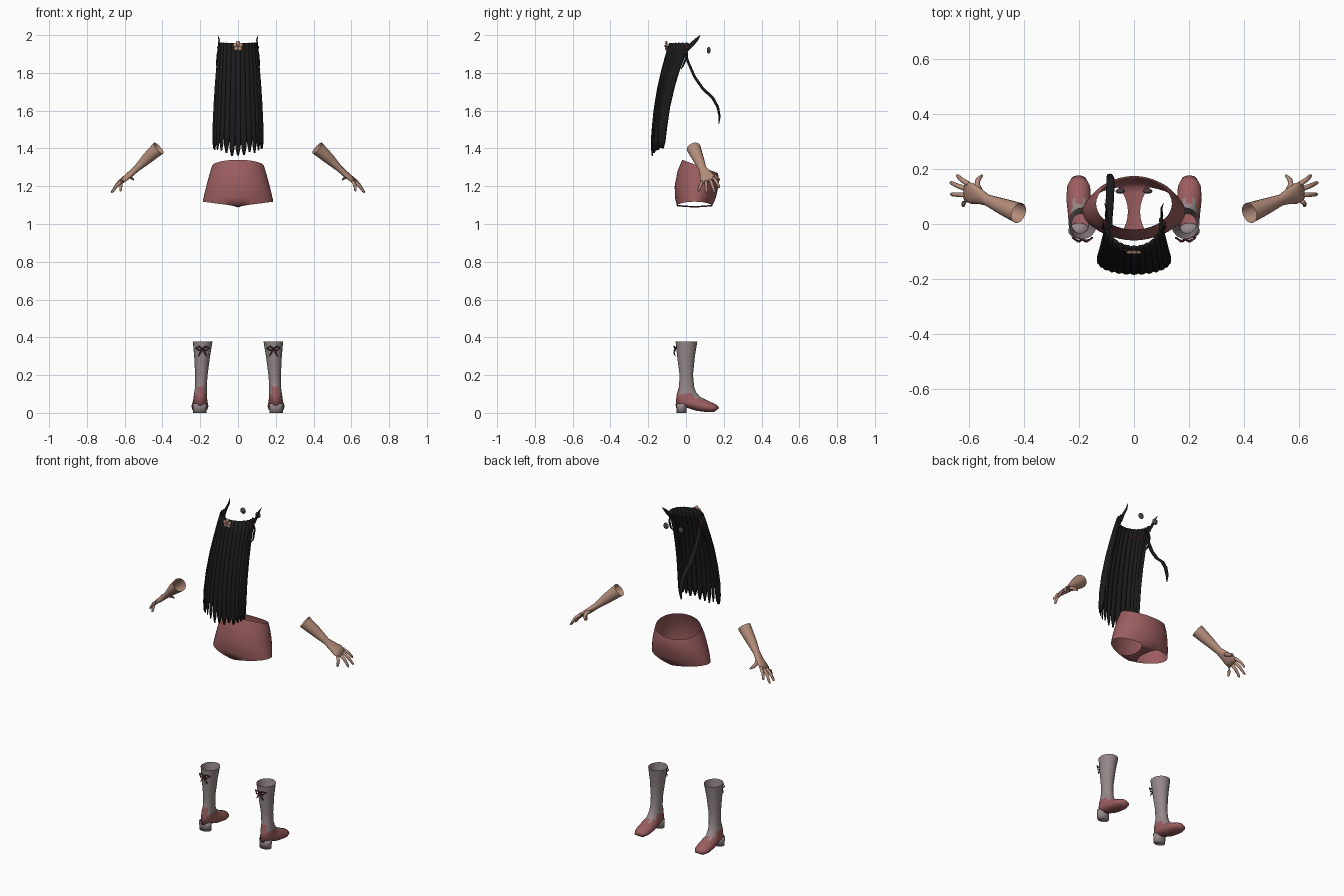
import bpy, bmesh, random
from math import sin, cos, pi, radians
from mathutils import Vector as V

random.seed(4)
cube = bpy.data.objects.get("Cube")
if cube:
    bpy.data.objects.remove(cube)


def material(name, rgb):
    m = bpy.data.materials.new(name)
    m.use_nodes = True
    m.diffuse_color = (*rgb, 1)
    m.node_tree.nodes["Principled BSDF"].inputs["Base Color"].default_value = (*rgb, 1)
    return m


SKIN = material("skin", (0.46, 0.27, 0.20))
RED = material("dusty red", (0.33, 0.11, 0.115))
GREY = material("boot grey", (0.30, 0.245, 0.25))
BLACK = material("hair black", (0.011, 0.011, 0.011))
RIBBON = material("dark ribbon", (0.13, 0.035, 0.04))
DARK = material("dark button grey", (0.07, 0.06, 0.065))


def finish(name, bm, mats, rule=None):
    bmesh.ops.recalc_face_normals(bm, faces=bm.faces)
    me = bpy.data.meshes.new(name)
    for m in mats:
        me.materials.append(m)
    for f in bm.faces:
        f.smooth = True
        if rule:
            f.material_index = rule(f.calc_center_median())
    bm.to_mesh(me)
    bm.free()
    ob = bpy.data.objects.new(name, me)
    bpy.context.collection.objects.link(ob)
    return ob


def ellipse(c, u, v, n=12):
    return [V(c) + u * cos(2 * pi * i / n) + v * sin(2 * pi * i / n) for i in range(n)]


def loft(bm, rings, cap_start=True, cap_end=True):
    rows = [[bm.verts.new(p) for p in r] for r in rings]
    n = len(rows[0])
    for a, b in zip(rows, rows[1:]):
        for i in range(n):
            bm.faces.new((a[i], a[(i + 1) % n], b[(i + 1) % n], b[i]))
    if cap_start:
        bm.faces.new(rows[0])
    if cap_end:
        bm.faces.new(rows[-1])
    return rows


def tube(bm, pts, radii, width=None, flat=1.0, n=8, **caps):
    """Loft ellipses along points; width is the broad direction."""
    pts = [V(p) for p in pts]
    rings = []
    for i, p in enumerate(pts):
        axis = (pts[min(i + 1, len(pts) - 1)] - pts[max(i - 1, 0)]).normalized()
        side = V(width) if width else (V((0, 0, 1)) if abs(axis.z) < 0.9 else V((1, 0, 0)))
        side = (side - axis * side.dot(axis)).normalized()
        f = flat[i] if isinstance(flat, list) else flat
        rings.append(ellipse(p, side * radii[i], axis.cross(side) * radii[i] * f, n))
    loft(bm, rings, **caps)


def ball(name, loc, size, mat):
    bm = bmesh.new()
    bmesh.ops.create_uvsphere(bm, u_segments=14, v_segments=8, radius=1)
    for v in bm.verts:
        v.co = V(loc) + V([a * b for a, b in zip(v.co, size)])
    return finish(name, bm, [mat])


# Shorts: waist-to-hem shell joined under the legs by a narrow strip
def shorts():
    bm = bmesh.new()
    n, rings = 40, []
    for w, y0, y1, z, lean in ((0.138, -0.02, 0.168, 1.305, -0.035), (0.152, -0.045, 0.175, 1.26, -0.02),
                               (0.168, -0.06, 0.172, 1.20, 0), (0.180, -0.058, 0.158, 1.15, 0),
                               (0.187, -0.048, 0.138, 1.118, 0)):
        ring = []
        for i in range(n):
            a = 2 * pi * i / n
            dip = 0 if lean or z > 1.19 else (1 - abs(cos(a))) * (0.024 if z < 1.13 else 0.012)
            ring.append(V((w * cos(a), (y0 + y1) / 2 + (y1 - y0) / 2 * sin(a), z + lean * sin(a) - dip)))
        rings.append(ring)
    hem = loft(bm, rings, False, False)[-1]
    q = n // 4
    front = [hem[q + k] for k in range(-2, 3)]
    back = [hem[3 * q - k] for k in range(-2, 3)]
    rows, steps = [front], 8
    for s in range(1, steps):
        t = s / steps
        row = []
        for a, b in zip(front, back):
            p = a.co.lerp(b.co, t)
            p.x *= 1 - 0.62 * sin(pi * t) ** 0.7
            p.z -= 0.006 * sin(pi * t)
            row.append(bm.verts.new(p))
        rows.append(row)
    rows.append(back)
    for a, b in zip(rows, rows[1:]):
        for i in range(4):
            bm.faces.new((a[i], a[i + 1], b[i + 1], b[i]))
    finish("shorts", bm, [RED])


shorts()

# Boots, one per side: back and front point (y, z) of each ring with half width
BOOT = [(-.055, .378, .06, .378, .052), (-.047, .30, .047, .30, .042), (-.034, .20, .037, .20, .033),
        (-.037, .14, .043, .14, .031), (-.050, .095, .053, .11, .034), (-.055, .04, .075, .085, .038),
        (-.01, .032, .10, .072, .041), (.05, .012, .13, .058, .045), (.11, .004, .16, .044, .042),
        (.15, .005, .177, .026, .027)]


def shoe_colour(c):
    return 1 if c.y > 0.085 or c.z < 0.125 - 0.4 * (c.y + 0.05) else 0


for s, side in ((1, "left"), (-1, "right")):
    bm = bmesh.new()
    rings = []
    for i, (yb, zb, yf, zf, w) in enumerate(BOOT):
        c = V((s * (0.202 - 0.04 * zb), (yb + yf) / 2, (zb + zf) / 2))
        rings.append(ellipse(c, V((w, 0, 0)), V((0, yf - yb, zf - zb)) / 2, 20))
    loft(bm, rings, cap_start=False)
    finish(side + "_boot", bm, [GREY, RED], shoe_colour)

    bm = bmesh.new()
    loft(bm, [ellipse((s * 0.202, -0.024, z), V((w, 0, 0)), V((0, w * 0.75, 0)), 16)
              for z, w in ((0, 0.036), (0.03, 0.037), (0.05, 0.038))])
    heel = finish(side + "_heel", bm, [GREY])

    # Lace bow on the shaft
    bm = bmesh.new()
    x, y, z = s * 0.188, -0.056, 0.338
    for k in (-1, 1):
        tube(bm, [(x, y, z), (x + k * .018, y - .008, z + .014), (x + k * .035, y + .006, z + .006),
                  (x + k * .018, y - .006, z - .008), (x, y, z)], [.004] * 5, n=6)
        tube(bm, [(x, y, z), (x + k * .012, y - .008, z - .02), (x + k * .022, y, z - .038)],
             [.004, .004, .002], n=6)
    finish(side + "_boot_bow", bm, [RIBBON])

    # Forearm running into the palm
    bm = bmesh.new()
    wide = V((-s * 0.08, 0.87, 0.31)).normalized()
    path = [(.42, .04, 1.402), (.48, .064, 1.348), (.535, .087, 1.295), (.565, .102, 1.268),
            (.59, .111, 1.248), (.615, .119, 1.228)]
    tube(bm, [(s * a, b, c) for a, b, c in path], [.038, .030, .021, .031, .040, .037], wide,
         [1, 1, .85, .5, .36, .26], n=16, cap_start=False)
    finish(side + "_forearm", bm, [SKIN])

    # Fingers and thumb
    bm = bmesh.new()
    tips = [(.622, .066, 1.173), (.668, .108, 1.166), (.670, .152, 1.166), (.645, .178, 1.192)]
    for k, tip in enumerate(tips):
        base = V((s * .606, .116, 1.236)) + wide * (k - 1.5) * 0.021
        end = V((s * tip[0], tip[1], tip[2]))
        mid = base.lerp(end, 0.5) + V((s * .005, 0, .004))
        tube(bm, [base, mid, end.lerp(mid, 0.15), end], [.0095, .0085, .0065, .003])
    thumb = [(.56, .112, 1.27), (.572, .142, 1.258), (.568, .162, 1.247), (.553, .178, 1.234)]
    tube(bm, [(s * a, b, c) for a, b, c in thumb], [.013, .011, .009, .004])
    finish(side + "_fingers", bm, [SKIN])

    # Wisps beside the head
    bm = bmesh.new()
    tube(bm, [(s * .096, 0, 1.92), (s * .102, .03, 1.95), (s * .10, .055, 1.975), (s * .107, .075, 1.998)],
         [.012, .012, .009, .002], (0, .6, -.8), 0.4)
    tube(bm, [(s * .097, 0, 1.95), (s * .108, .005, 1.89), (s * .112, -.015, 1.84), (s * .102, -.025, 1.82)],
         [.006, .006, .005, .002])
    finish(side + "_hair_wisp", bm, [BLACK])
    ball(side + "_button", (s * 0.05, 0.12, 1.92), (0.017, 0.010, 0.018), DARK)


# Long hair: overlapping strands fanned round an arc
def hair_point(a, t, length):
    top = V((0.098 * sin(a), -0.084 * cos(a)))
    low = V((0.131 * sin(a), -0.13 - 0.05 * cos(a)))
    ease = 1 - (1 - t) ** 2
    return V((top.x + (low.x - top.x) * (0.35 * t + 0.65 * ease), top.y + (low.y - top.y) * ease, 1.957 - length * t))


bm = bmesh.new()
count = 15
for k in range(count):
    a = radians(-98 + 196 * k / (count - 1))
    length = 0.59 + random.uniform(-0.02, 0.01) - 0.02 * abs(sin(a)) ** 4
    ts = [0, 0.12, 0.25, 0.4, 0.6, 0.8, 0.93, 1]
    pts = [hair_point(a, t, length) for t in ts]
    rad = [.014, .014, .015, .017, .018, .018, .014, .005]
    tube(bm, pts, rad, (cos(a), sin(a), 0), 0.42)
finish("long_hair", bm, [BLACK])

# Single loose lock sweeping away from the curtain
bm = bmesh.new()
tube(bm, [(-.09, -.01, 1.93), (-.092, .01, 1.86), (-.09, .045, 1.78), (-.088, .09, 1.715), (-.086, .14, 1.67),
          (-.086, .168, 1.62), (-.088, .178, 1.57), (-.09, .174, 1.53)],
     [.012, .013, .014, .015, .015, .014, .011, .003], (1, 0, 0), 0.5)
finish("side_lock", bm, [BLACK])

# Braided band and flower round the top of the hair
bm = bmesh.new()
for phase in (0, pi):
    pts = []
    for i in range(61):
        a = radians(-100 + 200 * i / 60)
        r = 1 + 0.03 * sin(i * 0.9 + phase)
        pts.append((0.105 * r * sin(a), -0.098 * r * cos(a),
                    1.938 - 0.028 * abs(sin(2 * a)) + 0.004 * cos(i * 0.9 + phase)))
    tube(bm, pts, [.0035] * len(pts), n=6)
finish("braided_band", bm, [RIBBON])
for i in range(5):
    a = 2 * pi * i / 5 + pi / 2
    ball("flower_petal", (0.016 * cos(a), -0.104, 1.942 + 0.016 * sin(a)), (0.012, 0.006, 0.012), SKIN)
ball("flower_centre", (0, -0.109, 1.942), (0.007, 0.005, 0.007), RED)
